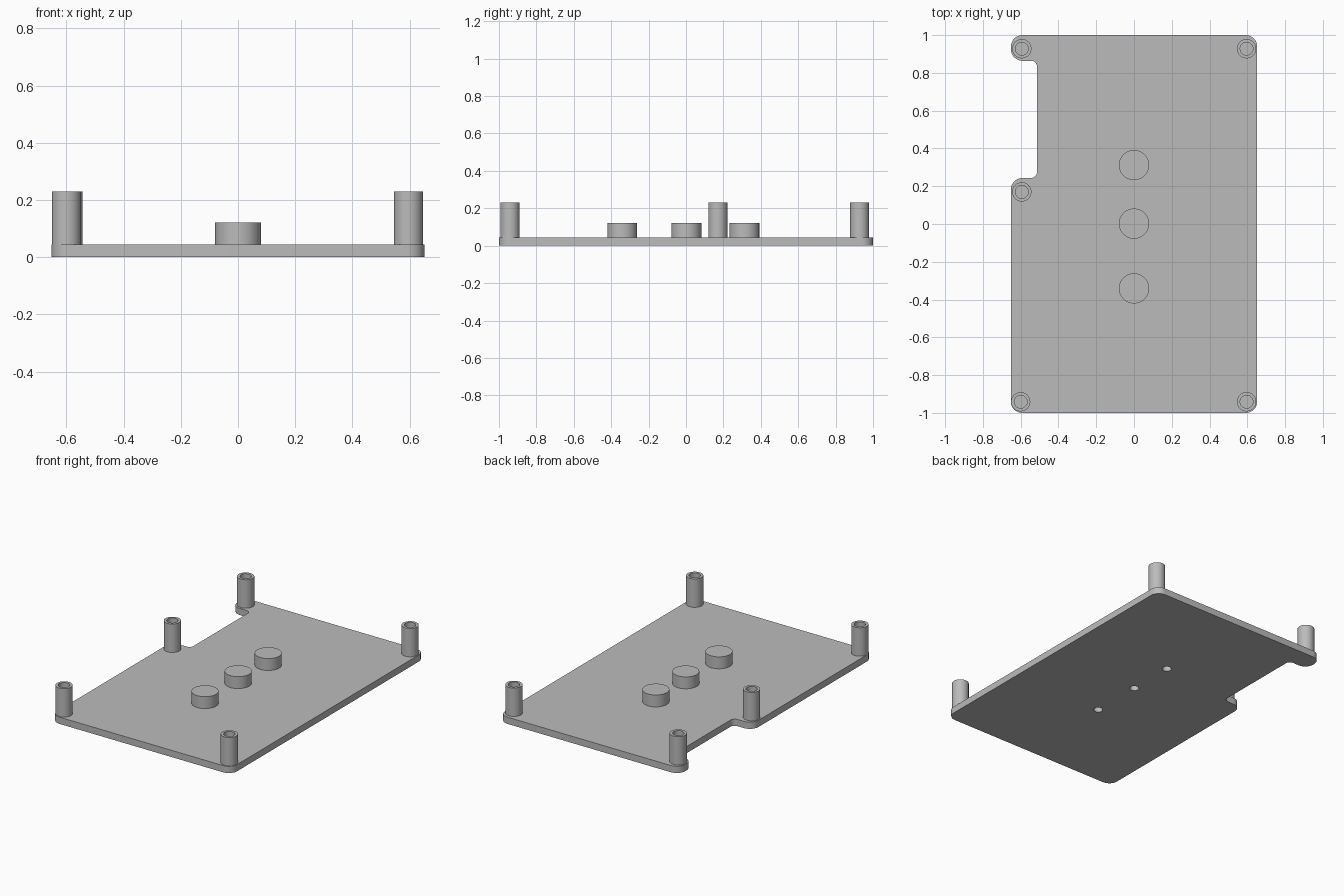
import bpy, bmesh, math
from mathutils import Vector

if "Cube" in bpy.data.objects:
    bpy.data.objects.remove(bpy.data.objects["Cube"])

PLATE_Z, POST_Z, BOSS_Z = 0.044, 0.23, 0.122

grey = bpy.data.materials.new("plain grey")
grey.diffuse_color = (0.5, 0.5, 0.5, 1)
grey.use_nodes = True
grey.node_tree.nodes["Principled BSDF"].inputs["Base Color"].default_value = grey.diffuse_color


def finish(name, bm):
    bmesh.ops.recalc_face_normals(bm, faces=bm.faces)
    mesh = bpy.data.meshes.new(name)
    bm.to_mesh(mesh)
    bm.free()
    ob = bpy.data.objects.new(name, mesh)
    bpy.context.collection.objects.link(ob)
    mesh.materials.append(grey)
    return ob


def smooth(ob):
    bpy.ops.object.select_all(action='DESELECT')
    ob.select_set(True)
    bpy.context.view_layer.objects.active = ob
    bpy.ops.object.shade_smooth_by_angle(angle=math.radians(30))


def rounded(corners, steps=10):
    """Round each (x, y, radius) corner of a right-angled outline."""
    pts = []
    for i, (x, y, r) in enumerate(corners):
        c = Vector((x, y))
        a = (Vector(corners[i - 1][:2]) - c).normalized()
        b = (Vector(corners[(i + 1) % len(corners)][:2]) - c).normalized()
        for k in range(steps + 1):
            t = math.pi / 2 * k / steps
            pts.append(c + r * (a * (1 - math.sin(t)) + b * (1 - math.cos(t))))
    return pts


def lathe(name, profile, x, y, sides=48):
    """Turn an (r, z) profile about a vertical axis; r = 0 closes the end."""
    bm = bmesh.new()
    rings = []
    for r, z in profile:
        n = sides if r > 0 else 1
        rings.append([bm.verts.new((x + r * math.cos(2 * math.pi * k / sides),
                                    y + r * math.sin(2 * math.pi * k / sides), z))
                      for k in range(n)])
    for lo, hi in zip(rings, rings[1:]):
        for k in range(sides):
            j = (k + 1) % sides
            if len(lo) == 1:
                bm.faces.new((lo[0], hi[j], hi[k]))
            elif len(hi) == 1:
                bm.faces.new((lo[k], lo[j], hi[0]))
            else:
                bm.faces.new((lo[k], lo[j], hi[j], hi[k]))
    return finish(name, bm)


# Base plate with a notch in its left edge
outline = rounded([(0.652, -1, 0.06), (0.652, 1, 0.06), (-0.652, 1, 0.062),
                   (-0.652, 0.864, 0.062), (-0.514, 0.864, 0.03),
                   (-0.514, 0.244, 0.03), (-0.652, 0.244, 0.062),
                   (-0.652, -1, 0.06)])
bm = bmesh.new()
base = bm.faces.new([bm.verts.new((p.x, p.y, 0)) for p in outline])
top = bmesh.ops.extrude_face_region(bm, geom=[base])
bmesh.ops.translate(bm, vec=(0, 0, PLATE_Z),
                    verts=[v for v in top["geom"] if isinstance(v, bmesh.types.BMVert)])
plate = finish("base_plate", bm)

# Round bosses, each with a blind hole from below
HOLE_R, HOLE_TOP = 0.028, 0.1
for i, y in enumerate((0.312, 0.002, -0.341)):
    cutter = lathe(f"hole_cutter_{i}", [(0, -0.05), (HOLE_R, -0.05),
                                        (HOLE_R, PLATE_Z + 0.02), (0, PLATE_Z + 0.02)], 0, y)
    cutter.hide_render = True
    cutter.hide_set(True)
    cut = plate.modifiers.new("hole", 'BOOLEAN')
    cut.operation, cut.object, cut.solver = 'DIFFERENCE', cutter, 'EXACT'
    smooth(lathe(f"boss_{i}", [(HOLE_R, PLATE_Z), (0.08, PLATE_Z), (0.08, BOSS_Z), (0, BOSS_Z),
                               ], 0, y))
    smooth(lathe(f"boss_hole_{i}", [(HOLE_R, PLATE_Z), (HOLE_R, HOLE_TOP), (0, HOLE_TOP)], 0, y))
smooth(plate)

# Hollow mounting posts
for i, (x, y) in enumerate([(-0.594, 0.928), (0.596, 0.928), (-0.594, 0.17),
                            (-0.6, -0.941), (0.596, -0.941)]):
    smooth(lathe(f"post_{i}", [(0, PLATE_Z), (0.051, PLATE_Z), (0.051, POST_Z),
                               (0.034, POST_Z), (0.034, PLATE_Z + 0.002),
                               (0, PLATE_Z + 0.002)], x, y))
